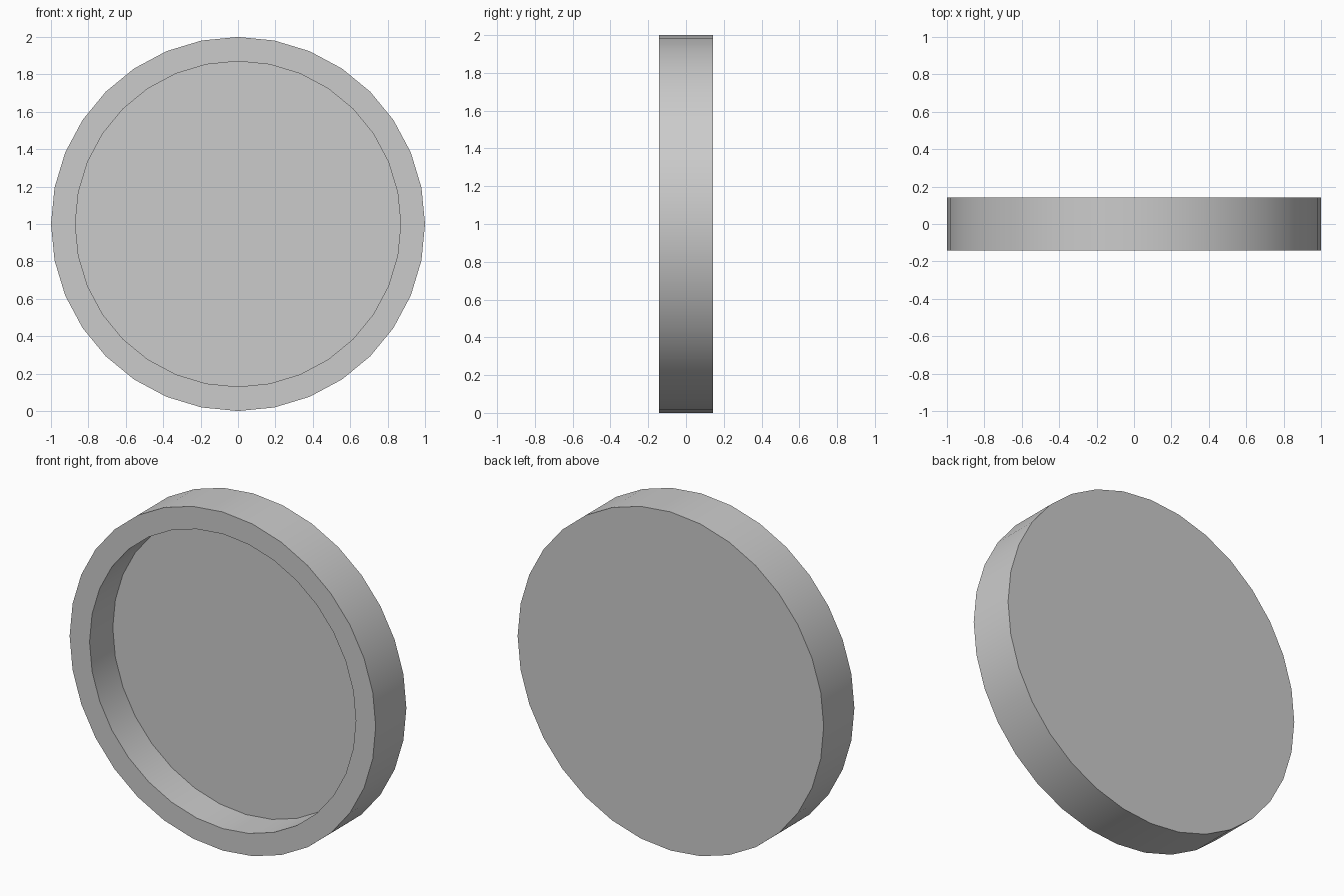
import bpy, bmesh, math

if "Cube" in bpy.data.objects:
    bpy.data.objects.remove(bpy.data.objects["Cube"])

SIDES = 32
# Rings from front recess floor, over the rim, to the back: (radius, y)
PROFILE = [(0.87, 0.074), (0.87, -0.143), (1.0, -0.143), (1.0, 0.143)]


def ring(bm, radius, y):
    return [bm.verts.new((radius * math.sin(2 * math.pi * i / SIDES), y,
                          1 + radius * math.cos(2 * math.pi * i / SIDES)))
            for i in range(SIDES)]


# Shallow round dish standing on its edge, open to the front
bm = bmesh.new()
rings = [ring(bm, r, y) for r, y in PROFILE]
for a, b in zip(rings, rings[1:]):
    for i in range(SIDES):
        j = (i + 1) % SIDES
        bm.faces.new((a[i], a[j], b[j], b[i]))
bm.faces.new(rings[0])    # recess floor
bm.faces.new(rings[-1])   # flat back
bmesh.ops.recalc_face_normals(bm, faces=bm.faces)

mesh = bpy.data.meshes.new("round_dish")
bm.to_mesh(mesh)
bm.free()
dish = bpy.data.objects.new("round_dish", mesh)
bpy.context.collection.objects.link(dish)

# Smooth round walls with crisp rim edges
bpy.context.view_layer.objects.active = dish
dish.select_set(True)
bpy.ops.object.shade_smooth_by_angle(angle=math.radians(30))
